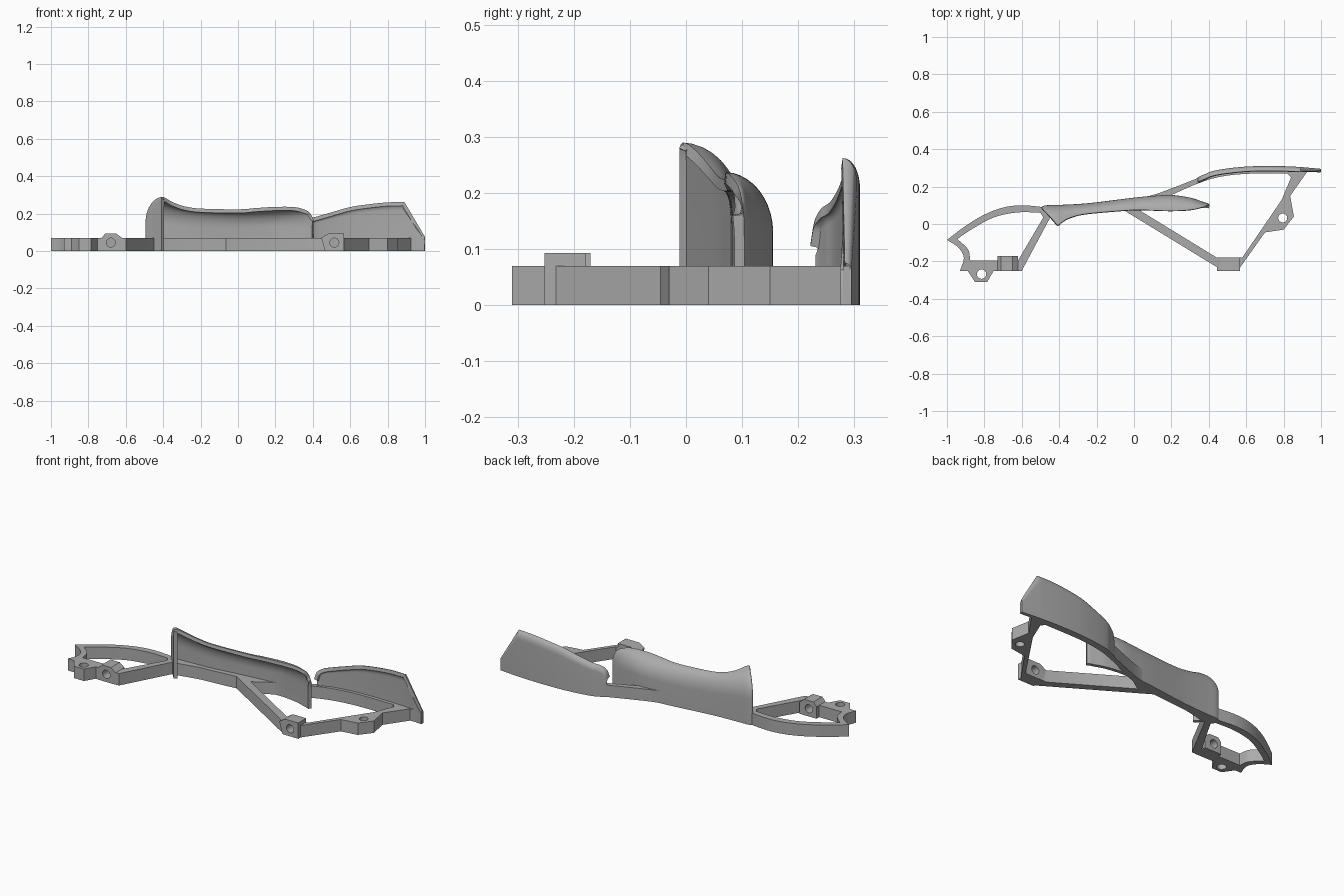
import bpy, bmesh, math
from mathutils import Vector

cube = bpy.data.objects.get("Cube")
if cube:
    bpy.data.objects.remove(cube, do_unlink=True)

grey = bpy.data.materials.new("plain grey")
grey.use_nodes = True
GREY = (0.41, 0.41, 0.41, 1)
grey.diffuse_color = GREY
grey.node_tree.nodes["Principled BSDF"].inputs["Base Color"].default_value = GREY
FRAME_H = 0.07


def smooth(pts, steps=6):
    """Spline through points of any dimension."""
    p = [Vector(q) for q in pts]
    p = [2 * p[0] - p[1]] + p + [2 * p[-1] - p[-2]]
    out = []
    for a, b, c, d in zip(p, p[1:], p[2:], p[3:]):
        for i in range(steps):
            t = i / steps
            out.append(b + (c - a) * t / 2 + (a * 2 - b * 5 + c * 4 - d) * t * t / 2
                       + (b * 3 - a - c * 3 + d) * t ** 3 / 2)
    return [tuple(v) for v in out + [p[-2]]]


def circle(x, y, r, n=24):
    return [(x + r * math.cos(2 * math.pi * i / n), y + r * math.sin(2 * math.pi * i / n))
            for i in range(n)]


def activate(obj):
    bpy.ops.object.select_all(action='DESELECT')
    obj.select_set(True)
    bpy.context.view_layer.objects.active = obj


def prism(name, loops, depth):
    """Extrude an outline with openings from z = 0 up to depth."""
    cu = bpy.data.curves.new(name, 'CURVE')
    cu.dimensions, cu.fill_mode, cu.extrude = '2D', 'BOTH', depth / 2
    for loop in loops:
        s = cu.splines.new('POLY')
        s.points.add(len(loop) - 1)
        for pt, q in zip(s.points, loop):
            pt.co = (q[0], q[1], 0, 1)
        s.use_cyclic_u = True
    obj = bpy.data.objects.new(name, cu)
    bpy.context.collection.objects.link(obj)
    activate(obj)
    bpy.ops.object.convert(target='MESH')
    obj = bpy.context.object
    bm = bmesh.new()
    bm.from_mesh(obj.data)
    bmesh.ops.remove_doubles(bm, verts=bm.verts, dist=1e-5)
    bmesh.ops.translate(bm, verts=bm.verts, vec=(0, 0, depth / 2))
    bmesh.ops.recalc_face_normals(bm, faces=bm.faces)
    bm.to_mesh(obj.data)
    bm.free()
    return obj


def finish(obj):
    obj.data.materials.clear()
    obj.data.materials.append(grey)
    activate(obj)
    bpy.ops.object.shade_smooth_by_angle(angle=math.radians(32))


def drill(obj, x):
    """Cut a screw hole that runs front to back."""
    bpy.ops.mesh.primitive_cylinder_add(vertices=24, radius=0.024, depth=0.16,
                                        location=(x, -0.21, 0.045),
                                        rotation=(math.pi / 2, 0, 0))
    cutter = bpy.context.object
    activate(obj)
    mod = obj.modifiers.new("hole", 'BOOLEAN')
    mod.operation, mod.solver, mod.object = 'DIFFERENCE', 'EXACT', cutter
    bpy.ops.object.modifier_apply(modifier=mod.name)
    bpy.data.objects.remove(cutter, do_unlink=True)


def shell(name, rows, straight, thick, arc=10):
    """Wall rising from base points, bending over to a lip; row = base x, y, lip x, y, z."""
    bm = bmesh.new()
    grid = []
    for bx, by, lx, ly, lz in rows:
        zs = lz * straight
        line = [bm.verts.new((bx, by, 0))]
        for i in range(arc + 1):
            a = math.pi / 2 * i / arc
            k = 1 - math.cos(a)
            line.append(bm.verts.new((bx + (lx - bx) * k, by + (ly - by) * k,
                                      zs + (lz - zs) * math.sin(a))))
        grid.append(line)
    for r, s in zip(grid, grid[1:]):
        for i in range(len(r) - 1):
            bm.faces.new((r[i], r[i + 1], s[i + 1], s[i]))
    me = bpy.data.meshes.new(name)
    bm.to_mesh(me)
    bm.free()
    obj = bpy.data.objects.new(name, me)
    bpy.context.collection.objects.link(obj)
    activate(obj)
    mod = obj.modifiers.new("thickness", 'SOLIDIFY')
    mod.thickness, mod.offset = thick, -1
    bpy.ops.object.modifier_apply(modifier=mod.name)
    finish(obj)


# Small ring frame on the right side
outer = smooth([(-1, -.085), (-.9, -.01), (-.8, .05), (-.7, .088), (-.6, .1), (-.48, .09)])
outer += [(-.43, .06), (-.445, .04), (-.6, -.25), (-.75, -.25), (-.785, -.31),
          (-.85, -.31), (-.89, -.25)]
outer += smooth([(-.93, -.25), (-.91, -.18), (-.94, -.125), (-1, -.085)])[:-1]
inner = smooth([(-.945, -.08), (-.87, -.03), (-.75, .035), (-.62, .062), (-.5, .06)])
inner += [(-.485, .035), (-.62, -.195)]
inner += smooth([(-.875, -.195), (-.888, -.135), (-.945, -.08)])[:-1]
small_frame = prism("small_frame", [outer, inner, circle(-.815, -.268, .025)], FRAME_H)

# Large frame on the left side, with the bar under the grip
outer = smooth([(-.49, .088), (-.4, .097), (-.2, .112), (0, .137), (.1, .155), (.2, .19),
                (.34, .245), (.42, .279), (.55, .301), (.7, .308), (.85, .303), (1, .292)])
outer += [(1, .28), (.925, .278), (.835, .15), (.855, .04), (.8, -.03), (.7, -.045),
          (.555, -.25), (.475, -.25), (-.065, .08), (-.3, .06), (-.44, .03)]
inner = [(.035, .07), (.44, -.178), (.58, -.178), (.79, .13), (.84, .25)]
inner += smooth([(.82, .27), (.6, .268), (.45, .25), (.33, .212), (.2, .155), (.1, .113)])
large_frame = prism("large_frame", [outer, inner, circle(.795, .032, .024)], FRAME_H)

# Screw blocks, bevelled on top
blocks = [("small_screw_block", -.68, -.17,
           [(-.73, 0), (-.73, .07), (-.71, .093), (-.65, .093), (-.62, .07), (-.62, 0)]),
          ("large_screw_block", .515, -.178,
           [(.465, 0), (.445, .07), (.482, .093), (.568, .093), (.568, 0)])]
for (name, x, back, profile), frame in zip(blocks, (small_frame, large_frame)):
    block = prism(name, [profile], back + .252)
    for v in block.data.vertices:
        v.co = (v.co.x, back - v.co.z, v.co.y)
    drill(block, x)
    drill(frame, x)
    finish(block)
    finish(frame)

# Hand grip: a wall that wraps round one end and curls forward
shell("grip", smooth([
    (-.41, -.012, -.409, -.012, .28), (-.455, .04, -.407, -.008, .288),
    (-.493, .083, -.4, -.002, .289), (-.475, .099, -.385, .01, .282),
    (-.4, .102, -.35, .03, .262), (-.3, .107, -.29, .048, .24),
    (-.2, .116, -.2, .06, .227), (0, .141, 0, .075, .223), (.1, .15, .1, .073, .23),
    (.2, .155, .2, .07, .236), (.3, .141, .3, .075, .235), (.36, .122, .36, .088, .22),
    (.39, .112, .387, .097, .2), (.405, .104, .404, .102, .165)]), .55, .02)

# Fin: upright blade with a rounded back top edge and a sloping end
fin = smooth([(x, y, x, y - .026, z) for x, y, z in [
    (.34, .248, .11), (.352, .255, .15), (.38, .267, .172), (.42, .283, .184),
    (.5, .297, .207), (.6, .307, .235), (.7, .31, .25), (.8, .309, .26), (.89, .305, .262)]])
fin.append((1, .295, 1, .283, .075))
shell("fin", fin, .82, .02)
